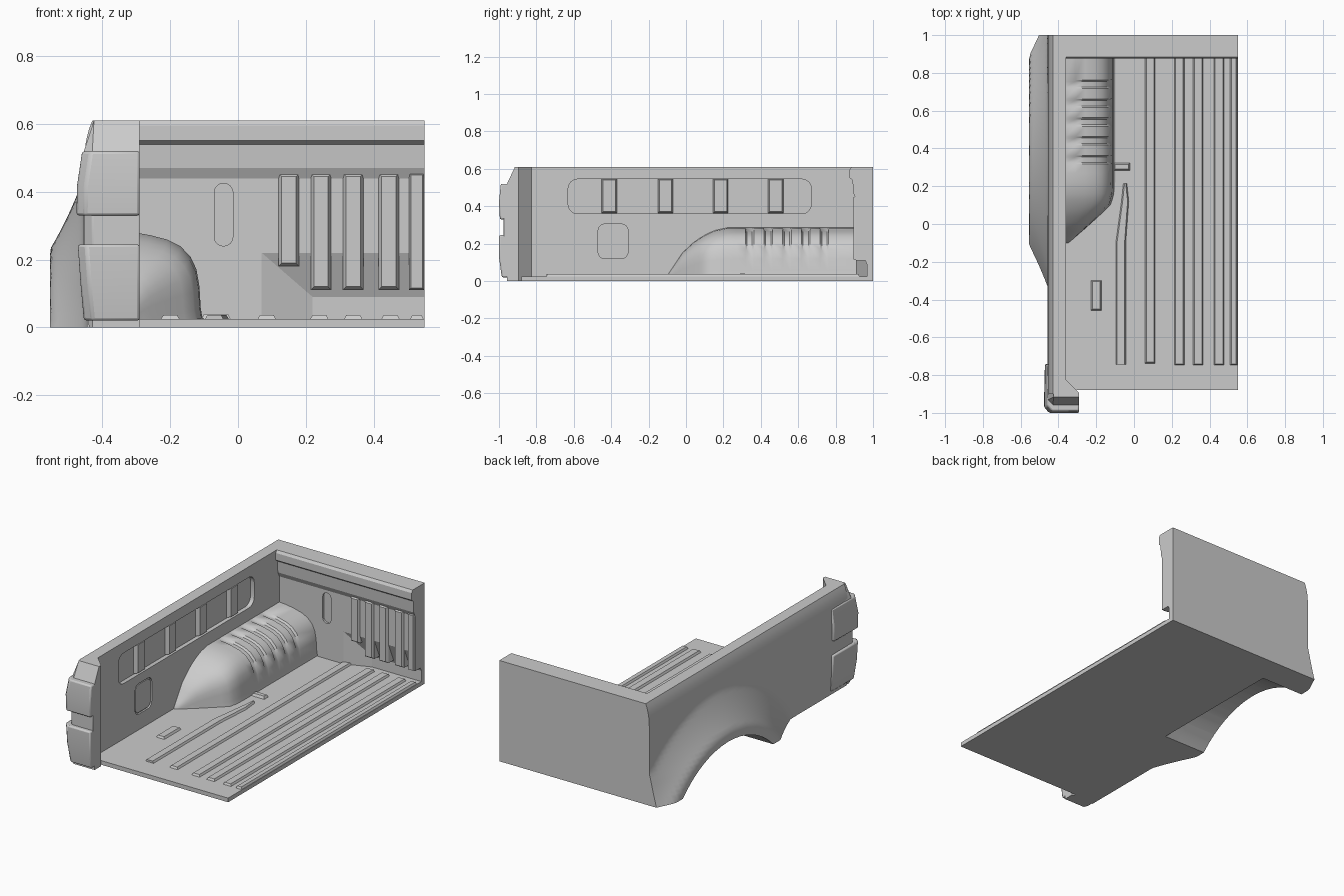
import bpy, bmesh, math

if "Cube" in bpy.data.objects:
    bpy.data.objects.remove(bpy.data.objects["Cube"])

def loft(name, rings, smooth=0, bevel=0):
    """Closed solid skinned through equal-length rings of points."""
    bm = bmesh.new()
    vs = [[bm.verts.new(p) for p in r] for r in rings]
    n = len(rings[0])
    for a, b in zip(vs, vs[1:]):
        for i in range(n):
            j = (i + 1) % n
            bm.faces.new((a[i], a[j], b[j], b[i]))
    bm.faces.new(vs[0])
    bm.faces.new(vs[-1][::-1])
    bmesh.ops.recalc_face_normals(bm, faces=bm.faces)
    me = bpy.data.meshes.new(name)
    bm.to_mesh(me)
    bm.free()
    ob = bpy.data.objects.new(name, me)
    bpy.context.collection.objects.link(ob)
    if bevel:
        m = ob.modifiers.new("bevel", 'BEVEL')
        m.width, m.segments, m.limit_method = bevel, 2, 'ANGLE'
    if smooth:
        shade(ob, smooth)
    return ob

def select(ob):
    bpy.ops.object.select_all(action='DESELECT')
    ob.select_set(True)
    bpy.context.view_layer.objects.active = ob

def shade(ob, deg):
    select(ob)
    bpy.ops.object.shade_smooth_by_angle(angle=math.radians(deg))

def place(axis, u, v, w):
    return {'x': (w, u, v), 'y': (u, w, v), 'z': (u, v, w)}[axis]

def prism(name, axis, pts, a, b, **kw):
    return loft(name, [[place(axis, u, v, w) for u, v in pts] for w in (a, b)], **kw)

def rect(u0, u1, v0, v1):
    return [(u0, v0), (u1, v0), (u1, v1), (u0, v1)]

def round_rect(u0, u1, v0, v1, r, n=5):
    out = []
    for k, (cu, cv) in enumerate(rect(u0 + r, u1 - r, v0 + r, v1 - r)):
        for i in range(n):
            t = math.pi * (1 + k / 2 + i / (n - 1) / 2)
            out.append((cu + r * math.cos(t), cv + r * math.sin(t)))
    return out

def rib(name, axis, u0, u1, v0, v1, base, top, inset):
    """Raised bar with sloped sides."""
    i = inset
    return loft(name, [[place(axis, u, v, base) for u, v in rect(u0, u1, v0, v1)],
                       [place(axis, u, v, top) for u, v in rect(u0 + i, u1 - i, v0 + i, v1 - i)]])

def cut(targets, cutter):
    for ob in targets:
        m = ob.modifiers.new("cut", 'BOOLEAN')
        m.operation, m.solver, m.object = 'DIFFERENCE', 'EXACT', cutter
        select(ob)
        bpy.ops.object.modifier_apply(modifier=m.name)
    bpy.data.objects.remove(cutter)

def interp(tab, t):
    for (a, *p), (b, *q) in zip(tab, tab[1:]):
        if t <= b:
            k = max(0, (t - a) / (b - a))
            return [x + (y - x) * k for x, y in zip(p, q)]
    return list(tab[-1][1:])

# bed side: outer skin with flared wheel arch, flat inner face
AY, AZ = 0.39, -0.43
SKIN = [(0, -.445), (.15, -.455), (.42, -.457), (.53, -.452), (.58, -.442), (.61, -.43)]

def skin_x(y, z):
    t = min(1, max(0, (math.hypot(y - AY, z - AZ) - .66) / .21))
    f = 1 - t * (1.25 - .25 * t)
    return interp(SKIN, z)[0] - max(0, f) * (-.555 - interp(SKIN, z)[0]) * -1

ZS = [.61 * i / 26 for i in range(27)]
rings = []
for i in range(61):
    y = -.9 + 1.9 * i / 60
    rings.append([(-.36, y, 0)] + [(skin_x(y, z), y, z) for z in ZS] + [(-.36, y, .61)])
side = loft("bed_side", rings)

# floor
floor = prism("bed_floor", 'z', rect(-.40, .55, -.88, .995), 0, .025)

# wheel housing with grooves over its top
HOUSE = [(-.10, .015, .03), (-.06, .06, .09), (-.02, .105, .15), (.05, .18, .215),
         (.10, .23, .245), (.15, .247, .27), (.22, .25, .285), (.93, .25, .285)]
PROF = [(0, 1), (.2, .985), (.4, .955), (.6, .91), (.76, .84), (.88, .73), (.95, .6),
        (.985, .42), (1, .2), (1.02, .1), (1.09, .03), (1.1, -.0)]
ys = [(y / 100, 0) for y in (-10, -8, -6, -4, -2, 1, 4, 7, 10, 13, 16, 19, 22, 27, 92)]
for c in (.34, .44, .54, .64, .74):
    ys += [(c - .023, 0), (c - .014, .010), (c + .014, .010), (c + .023, 0)]
rings = []
for y, g in sorted(ys):
    w, h = interp(HOUSE, y)
    ring = [(-.38, y, .01), (-.38, y, h)]
    for u, v in PROF:
        d = g if v > .5 and u > .1 else 0
        ring.append((-.36 + w * u - d * u, y, max(.018, h * v - d * v)))
    ring.append((-.36 + w * 1.1, y, .01))
    rings.append(ring)
housing = loft("wheel_housing", rings)

# wheel opening
N = 64
arch = prism("arch_cutter", 'x', [(AY + .61 * math.cos(2 * math.pi * i / N),
             AZ + .61 * math.sin(2 * math.pi * i / N)) for i in range(N)], -.7, -.27)
cut([side, floor, housing], arch)

# inner side pockets
cut([side], prism("pocket_cutter", 'x', round_rect(-.63, .67, .36, .545, .05), -.385, -.3))
cut([side], prism("hatch_cutter", 'x', round_rect(-.47, -.31, .12, .305, .035), -.37, -.3))
prism("hatch_panel", 'x', round_rect(-.462, -.318, .128, .297, .03), -.375, -.363)
shade(side, 28)
shade(housing, 35)
for y in (-.41, -.11, .185, .48):
    rib("side_rib", 'x', y - .042, y + .042, .362, .55, -.39, -.36, .009)

# front bulkhead with top rail
head = prism("bulkhead", 'x', [(1, 0), (1, .61), (.885, .61), (.875, .595), (.875, .552), (.89, .54),
             (.895, .47), (.91, .44), (.91, 0)], -.40, .55)
cut([head], loft("toe_cutter", [
    [(u, y, v) for u, v in rect(x0, .7, .02, z1)]
    for y, x0, z1 in ((.8, .07, .22), (.91, .07, .22), (.967, .22, .09))]))
cut([head], prism("slot_cutter", 'y', round_rect(-.07, -.015, .24, .425, .027), .8, .922))
for x, z in ((.15, .18), (.245, .11), (.34, .11), (.445, .11), (.535, .11)):
    x1 = min(x + .031, .55)
    rib("bulkhead_rib", 'y', x - .031, x1, z, .455, .965 if z < .15 else .94, .91, .0)
    rib("bulkhead_rib_face", 'y', x - .031, x1, z, .455, .912, .896, .01 if x1 < .55 else .006)

# raised floor ribs
for x, y0 in ((.085, -.74), (.24, -.75), (.34, -.75), (.45, -.75), (.535, -.75)):
    rib("floor_rib", 'z', x - .029, min(x + .029, .55), y0, .93, .02, .037, .009)
rib("floor_pad", 'z', -.23, -.17, -.46, -.295, .02, .037, .01)
rib("floor_pad", 'z', -.11, -.02, .28, .325, .02, .04, .01)
path = [(-.07, -.745, .029), (-.07, -.10, .029), (-.047, .12, .022), (-.047, .215, .012)]
loft("bent_floor_rib", [[(x - w, y, .02), (x - w + .009, y, .037), (x + w - .009, y, .037), (x + w, y, .02)]
                        for x, y, w in path])

# rear corner post
POST = [(-.36, -.80), (-.45, -.80), (-.455, -.93), (-.43, -.957), (-.29, -.957), (-.29, -.895), (-.36, -.825)]
loft("corner_post", [[(max(x, xm), max(y, ym), z) for x, y in POST]
                     for z, xm, ym in ((0, -.44, -.957), (.2, -.46, -.957), (.52, -.455, -.957), (.61, -.425, -.915))])

# stacked wrap-around tail lights
def light(name, levels, bevel):
    def ring(z, xo, yo):
        return [(-.40, -.742, z), (xo, -.742, z), (xo - .005, yo + .03, z), (xo + .02, yo, z),
                (-.29, yo, z), (-.29, -.945, z), (-.37, -.945, z), (-.40, -.92, z)]
    loft(name, [ring(*l) for l in levels], smooth=25, bevel=bevel)

light("upper_light", [(.33, -.472, -.995), (.42, -.47, -1), (.52, -.455, -.99)], .008)
light("lower_light", [(.02, -.45, -.985), (.13, -.46, -1), (.245, -.468, -1)], .008)
light("light_bridge", [(.2, -.45, -.975), (.38, -.45, -.975)], .004)
